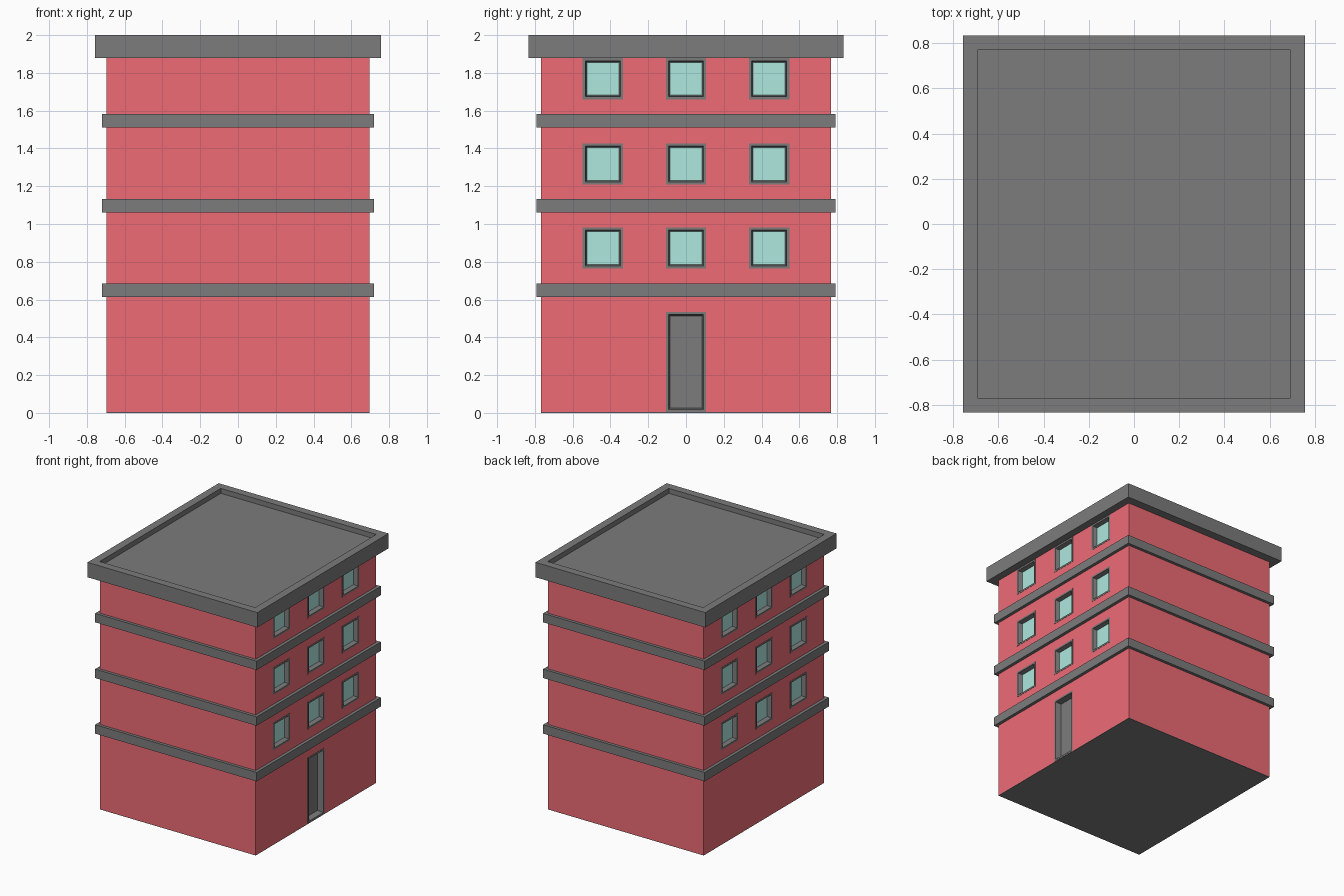
import bpy, bmesh
from mathutils import Matrix, Vector

if "Cube" in bpy.data.objects:
    bpy.data.objects.remove(bpy.data.objects["Cube"])

WX, WY = 0.695, 0.767          # wall half sizes
BORDER, TAPER = 0.014, 0.008   # frame width, slope of the reveal


def material(name, color):
    m = bpy.data.materials.new(name)
    m.diffuse_color = (*color, 1)
    m.use_nodes = True
    m.node_tree.nodes["Principled BSDF"].inputs["Base Color"].default_value = m.diffuse_color
    return m


red = material("red_wall", (0.86, 0.147, 0.18))
teal = material("window_glass", (0.42, 0.81, 0.735))
grey = material("dark_grey", (0.2, 0.2, 0.2))


def finish(name, bm, mat=grey):
    bmesh.ops.recalc_face_normals(bm, faces=bm.faces)
    me = bpy.data.meshes.new(name)
    bm.to_mesh(me)
    bm.free()
    ob = bpy.data.objects.new(name, me)
    bpy.context.collection.objects.link(ob)
    me.materials.append(mat)
    return ob


def add_box(bm, lo, hi):
    lo, hi = Vector(lo), Vector(hi)
    mtx = Matrix.Translation((lo + hi) / 2) @ Matrix.Diagonal((*(hi - lo), 1))
    bmesh.ops.create_cube(bm, size=1, matrix=mtx)


def box(name, lo, hi, mat=grey):
    bm = bmesh.new()
    add_box(bm, lo, hi)
    return finish(name, bm, mat)


def frame(name, side, y, z, w, h, depth):
    # closed rectangular ring with a slightly tapered reveal
    profile = [(0, 0.002), (BORDER, 0.002), (BORDER + TAPER, -depth), (0, -depth)]
    bm = bmesh.new()
    loops = []
    for inset, out in profile:
        a, b = w / 2 - inset, h / 2 - inset
        loops.append([bm.verts.new((side * (WX + out), y + sy * a, z + sz * b))
                      for sy, sz in ((-1, -1), (1, -1), (1, 1), (-1, 1))])
    for i in range(4):
        p, q = loops[i], loops[(i + 1) % 4]
        for j in range(4):
            k = (j + 1) % 4
            bm.faces.new((p[j], p[k], q[k], q[j]))
    return finish(name, bm)


# walls, with a grey underside slab
walls = box("walls", (-WX, -WY, 0.004), (WX, WY, 1.9), red)
box("underside_slab", (-WX, -WY, 0), (WX, WY, 0.004))

# openings: nine windows on each x side, and one door on the right side
cut = bmesh.new()


def opening(name, side, y, z, w, h, depth, mat):
    back = side * (WX - depth - 0.012)
    xs = sorted((back, side * (WX + 0.05)))
    # cutter slightly smaller than the frame, so no gap shows around it
    a, b = w / 2 - 0.002, h / 2 - 0.002
    add_box(cut, (xs[0], y - a, z - b), (xs[1], y + a, z + b))
    frame(name + "_frame", side, y, z, w, h, depth)
    xs = sorted((back, side * (WX - depth)))
    box(name + "_panel", (xs[0], y - a, z - b), (xs[1], y + a, z + b), mat)


for side in (-1, 1):
    for z in (0.873, 1.318, 1.769):
        for y in (-0.44, 0, 0.44):
            opening("window", side, y, z, 0.214, 0.218, 0.032, teal)
opening("door", 1, 0, 0.27, 0.212, 0.53, 0.045, grey)

cutter = finish("opening_cutter", cut)
cutter.hide_render = True
mod = walls.modifiers.new("openings", 'BOOLEAN')
mod.operation = 'DIFFERENCE'
mod.solver = 'EXACT'
mod.object = cutter
bpy.context.view_layer.objects.active = walls
bpy.ops.object.modifier_apply(modifier=mod.name)
bpy.data.objects.remove(cutter)

# floor bands
for z in (0.613, 1.061, 1.51):
    box("floor_band", (-0.72, -0.791, z), (0.72, 0.791, z + 0.072))

# roof slab with a sunken deck inside a parapet
bm = bmesh.new()
add_box(bm, (-0.757, -0.835, 1.88), (0.757, 0.835, 2.0))
bm.normal_update()
top = max(bm.faces, key=lambda f: f.calc_center_median().z)
bmesh.ops.inset_region(bm, faces=[top], thickness=0.064, use_even_offset=True)
deck = bmesh.ops.extrude_discrete_faces(bm, faces=[top])['faces'][0]
bmesh.ops.translate(bm, verts=deck.verts, vec=(0, 0, -0.04))
finish("roof", bm)
